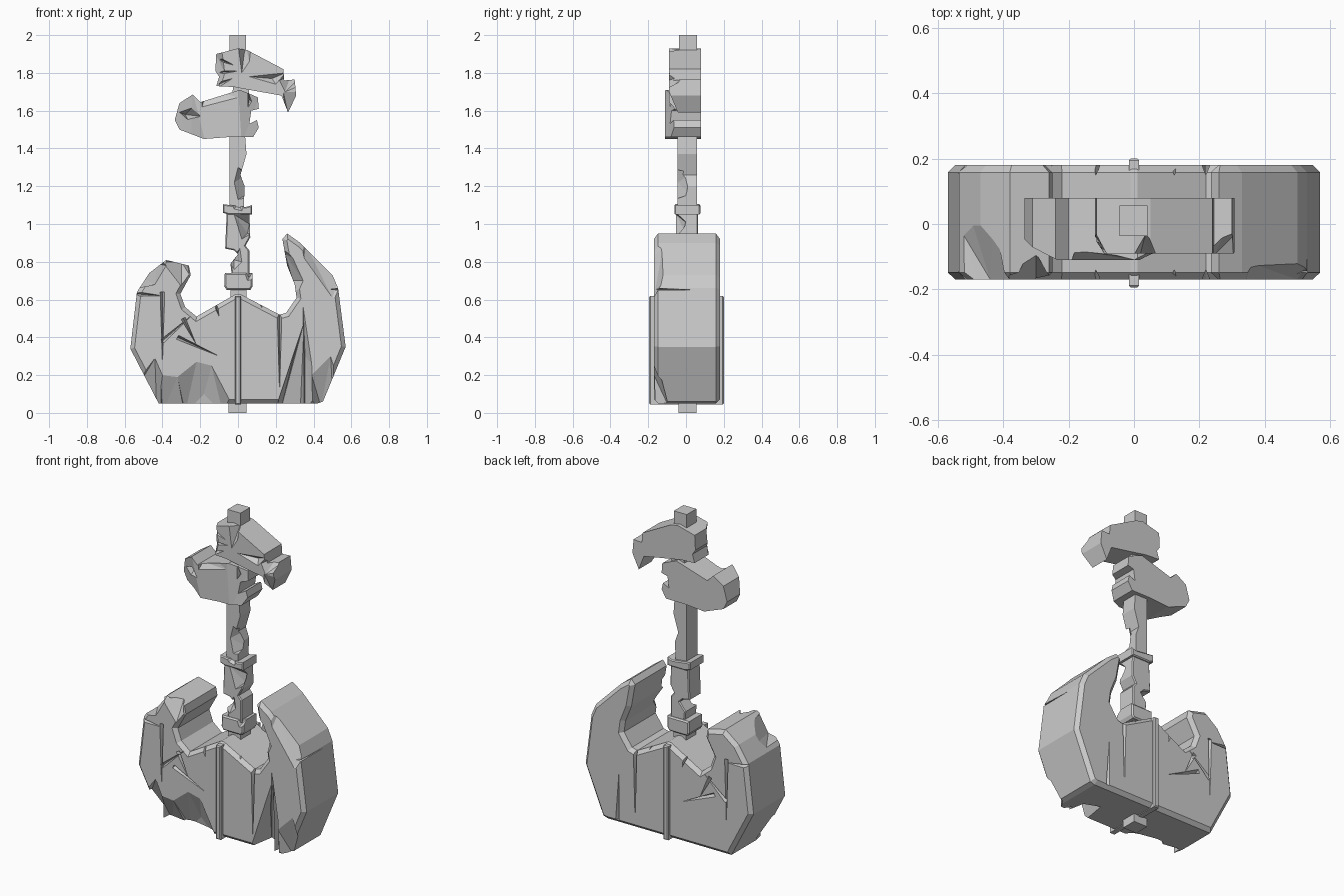
import bpy, bmesh
from mathutils import Vector


def finish(name, bm):
    bmesh.ops.recalc_face_normals(bm, faces=bm.faces)
    me = bpy.data.meshes.new(name)
    bm.to_mesh(me)
    bm.free()
    ob = bpy.data.objects.new(name, me)
    bpy.context.collection.objects.link(ob)
    return ob


def slab(name, pts, y0, y1, bevel=0.0):
    """Front outline (x, z) extruded from y0 to y1, with chamfered rims."""
    bm = bmesh.new()
    f = bm.faces.new([bm.verts.new((x, y0, z)) for x, z in pts])
    new = bmesh.ops.extrude_face_region(bm, geom=[f])["geom"]
    for v in [g for g in new if isinstance(g, bmesh.types.BMVert)]:
        v.co.y = y1
    if not any(g for g in bm.faces if all(abs(v.co.y - y0) < 1e-6 for v in g.verts)):
        bm.faces.new([v for v in bm.verts if abs(v.co.y - y0) < 1e-6])
    bmesh.ops.recalc_face_normals(bm, faces=bm.faces)
    if bevel:
        rim = [e for e in bm.edges if abs(e.verts[0].co.y - e.verts[1].co.y) < 1e-6]
        bmesh.ops.bevel(bm, geom=rim, offset=bevel, segments=1, affect='EDGES',
                        clamp_overlap=False)
    return finish(name, bm)


def box(name, x0, x1, y0, y1, z0, z1, bevel=0.0):
    return slab(name, [(x0, z0), (x1, z0), (x1, z1), (x0, z1)], y0, y1, bevel)


def chip(ob, y, pts, deep):
    """Break a convex wedge out of ob: opening (x, z) at depth y, inner points deep."""
    out = y + (-0.1 if y < 0 else 0.1)
    bm = bmesh.new()
    for x, z in pts:
        bm.verts.new((x, y, z))
        bm.verts.new((x, out, z))
    for p in deep:
        bm.verts.new(p)
    r = bmesh.ops.convex_hull(bm, input=bm.verts)
    junk = {g for g in r["geom_interior"] + r["geom_unused"] if isinstance(g, bmesh.types.BMVert)}
    bmesh.ops.delete(bm, geom=list(junk), context='VERTS')
    cutter = finish("chip_cutter", bm)
    cutter.hide_render = True
    m = ob.modifiers.new("chip", 'BOOLEAN')
    m.operation, m.solver, m.object = 'DIFFERENCE', 'EXACT', cutter
    bpy.context.view_layer.objects.active = ob
    bpy.ops.object.modifier_apply(modifier=m.name)
    bpy.data.objects.remove(cutter)


def crack(ob, a, b, w=0.012, depth=0.03, sides=(-0.17, 0.18)):
    """Thin tapering groove from a to b on the chosen faces."""
    a, b = Vector(a), Vector(b)
    d = (b - a).normalized() * w
    n = Vector((-d.y, d.x))
    mid = (a + b) / 2
    for y in sides:
        yi = y + (depth if y < 0 else -depth)
        chip(ob, y, [tuple(a + n), tuple(a - n), tuple(b)],
             [(*(a.x, yi, a.y),), (mid.x, yi, mid.y)])


# Big cracked head with two horns
head = slab("hammer_head", [
    (-.42, .05), (-.57, .34), (-.535, .64), (-.47, .74), (-.38, .81), (-.26, .78),
    (-.25, .73), (-.305, .63), (-.28, .56), (-.22, .51), (-.01, .63), (.01, .63),
    (.22, .52), (.255, .53), (.31, .61), (.30, .68), (.26, .78), (.235, .92),
    (.26, .95), (.33, .90), (.50, .73), (.53, .66), (.57, .35), (.45, .06), (.42, .05)],
    -.17, .18, .022)

# Broken lower left of the front
F = -.17
chip(head, F, [(-.53, .17), (-.44, .29), (-.40, .20), (-.40, .0), (-.46, .0)],
     [(-.43, -.04, .0), (-.50, -.06, .0), (-.53, -.10, .14)])
chip(head, F, [(-.41, .20), (-.32, .19), (-.27, .0), (-.41, .0)],
     [(-.40, -.06, .0), (-.28, -.08, .0)])
chip(head, F, [(-.32, .19), (-.22, .27), (-.14, .25), (-.03, .04), (-.30, .0)],
     [(-.28, -.06, .0), (-.08, -.10, .0), (-.18, -.10, .10)])
# Deep split and worn faces on the lower right of the front
chip(head, F, [(.205, .04), (.35, .48), (.355, .03)],
     [(.23, .0, .03), (.33, -.04, .03), (.29, -.10, .28)])
chip(head, F, [(.345, .56), (.345, .03), (.40, .03), (.39, .26)],
     [(.355, -.11, .03), (.355, -.12, .30)])
chip(head, F, [(.39, .03), (.39, .20), (.49, .30), (.52, .20), (.46, .03)],
     [(.44, -.09, .03), (.50, -.11, .12)])
# Worn horns
chip(head, F, [(.33, .92), (.35, .82), (.50, .61), (.56, .62), (.50, .80)],
     [(.36, -.12, .89), (.53, -.12, .70)])
chip(head, F, [(.31, .62), (.345, .70), (.29, .82), (.22, .90)],
     [(.29, -.10, .70), (.25, -.12, .84)])
chip(head, F, [(-.56, .66), (-.44, .68), (-.38, .78), (-.42, .84), (-.52, .76)],
     [(-.50, .02, .71), (-.43, -.02, .79), (-.53, -.02, .66)])
chip(head, F, [(-.40, .80), (-.30, .67), (-.25, .72), (-.26, .82)],
     [(-.30, -.09, .80)])
# Hairline cracks, front and back
for a, b in [((-.40, .64), (-.40, .25)), ((-.40, .38), (-.24, .52)), ((-.32, .40), (-.10, .30)),
             ((-.29, .50), (-.22, .36)), ((-.54, .63), (-.40, .62)), ((-.12, .58), (-.10, .51)),
             ((.22, .53), (.22, .10)), ((.12, .58), (.13, .55))]:
    crack(head, a, b)
crack(head, (.34, .07), (.33, .36), sides=(.18,))
# Side crack across the right horn
chip(head, F, [(.60, .67), (.60, .64), (.49, .655)], [(.60, .10, .65), (.53, .06, .65)])

# Raised band round the middle of the head
slab("centre_band", [(-.016, .045), (.016, .045), (.016, .62), (-.016, .62)], -.195, .2, .006)

# Shaft: pegs at both ends and a worn handle between
box("bottom_peg", -.05, .045, -.04, .055, 0, .20)
box("shaft_root", -.04, .045, -.04, .055, .50, .68)
box("top_peg", -.045, .042, -.036, .057, 1.80, 2.0)
handle = slab("handle", [
    (-.045, 1.06), (.03, 1.06), (.035, 1.2), (.013, 1.26), (.045, 1.37), (.035, 1.5),
    (.055, 1.60), (.06, 1.76), (-.02, 1.76), (-.045, 1.6)], -.045, .057)
chip(handle, -.045, [(.0, 1.13), (-.02, 1.22), (.0, 1.30), (.06, 1.26), (.06, 1.14)],
     [(.05, .02, 1.16), (.04, .02, 1.26)])

# Grip with chipped stone sleeve
grip = slab("grip_sleeve", [
    (-.03, .70), (.06, .72), (.06, .86), (.04, .885), (.065, .93), (.06, 1.06),
    (-.06, 1.06), (-.068, .87), (-.02, .86), (.0, .84), (-.04, .79)], -.052, .064, .006)
chip(grip, -.052, [(-.02, 1.05), (.02, .92), (.07, .95), (.07, 1.06)], [(.06, .01, 1.0), (.05, .0, .95)])
chip(grip, -.052, [(-.05, .80), (.01, .87), (.02, .80), (-.02, .76)], [(-.02, -.01, .81)])

# Collars above and below the grip
low = slab("lower_collar", [(-.06, .65), (.065, .65), (.077, .67), (.077, .74), (-.07, .74), (-.073, .67)],
           -.062, .076, .008)
top = slab("upper_collar", [(-.08, 1.06), (-.05, 1.05), (.075, 1.05), (.075, 1.10), (.04, 1.09), (-.08, 1.105)],
           -.062, .076, .006)
chip(low, -.062, [(.03, .76), (.05, .70), (.09, .71), (.09, .76)], [(.08, -.01, .75)])
chip(top, -.062, [(-.04, 1.12), (-.02, 1.08), (.02, 1.07), (.04, 1.12)], [(.0, -.02, 1.11)])

# Lower guard block, pointing left
lower = slab("lower_guard", [
    (-.18, 1.45), (-.31, 1.50), (-.335, 1.55), (-.31, 1.64), (-.24, 1.685), (-.20, 1.645),
    (.01, 1.71), (.06, 1.69), (.105, 1.67), (.11, 1.61), (.07, 1.60), (.06, 1.53),
    (.10, 1.55), (.11, 1.51), (.08, 1.46), (-.05, 1.46)], -.11, .08)
G = -.11
chip(lower, G, [(-.35, 1.70), (-.35, 1.42), (-.17, 1.42), (-.20, 1.54), (-.22, 1.62), (-.24, 1.70)],
     [(-.35, -.065, 1.70), (-.35, -.02, 1.42), (-.25, -.06, 1.42)])
chip(lower, G, [(-.33, 1.60), (-.24, 1.62), (-.20, 1.57), (-.26, 1.54)], [(-.28, .0, 1.58)])
chip(lower, G, [(.0, 1.73), (.02, 1.42), (.13, 1.42), (.13, 1.73)],
     [(.13, -.04, 1.73), (.13, -.06, 1.42)])
chip(lower, G, [(-.19, 1.68), (-.19, 1.62), (.0, 1.67), (.0, 1.74)], [(-.1, -.085, 1.70), (-.18, -.08, 1.66)])
chip(lower, G, [(.05, 1.60), (.05, 1.72), (.08, 1.64)], [(.06, -.02, 1.66)])

# Upper guard block, pointing right with a hooked tip
upper = slab("upper_guard", [
    (-.115, 1.73), (-.10, 1.78), (-.12, 1.81), (-.115, 1.90), (.0, 1.93), (.05, 1.92),
    (.24, 1.82), (.245, 1.76), (.30, 1.765), (.308, 1.68), (.265, 1.59), (.23, 1.68),
    (.06, 1.71), (-.02, 1.725)], -.09, .08)
U = -.09
chip(upper, U, [(.0, 1.95), (.02, 1.80), (.06, 1.86), (.07, 1.95)], [(.04, -.02, 1.95), (.03, -.05, 1.88)])
chip(upper, U, [(.06, 1.78), (.20, 1.74), (.25, 1.80), (.16, 1.79)], [(.18, -.06, 1.77)])
chip(upper, U, [(.22, 1.76), (.25, 1.70), (.32, 1.73), (.32, 1.80), (.25, 1.80)],
     [(.28, -.02, 1.79), (.31, -.03, 1.76)])
chip(upper, U, [(.24, 1.70), (.32, 1.70), (.29, 1.55), (.25, 1.55)], [(.27, -.03, 1.56), (.31, -.05, 1.60)])
chip(upper, U, [(-.14, 1.95), (-.14, 1.70), (-.10, 1.70), (-.07, 1.80), (-.09, 1.95)],
     [(-.14, .0, 1.95), (-.14, -.03, 1.70)])
for a, b in [((-.12, 1.88), (-.02, 1.84)), ((-.12, 1.80), (.0, 1.81)), ((-.10, 1.74), (-.03, 1.77))]:
    crack(upper, a, b, sides=(U,))
